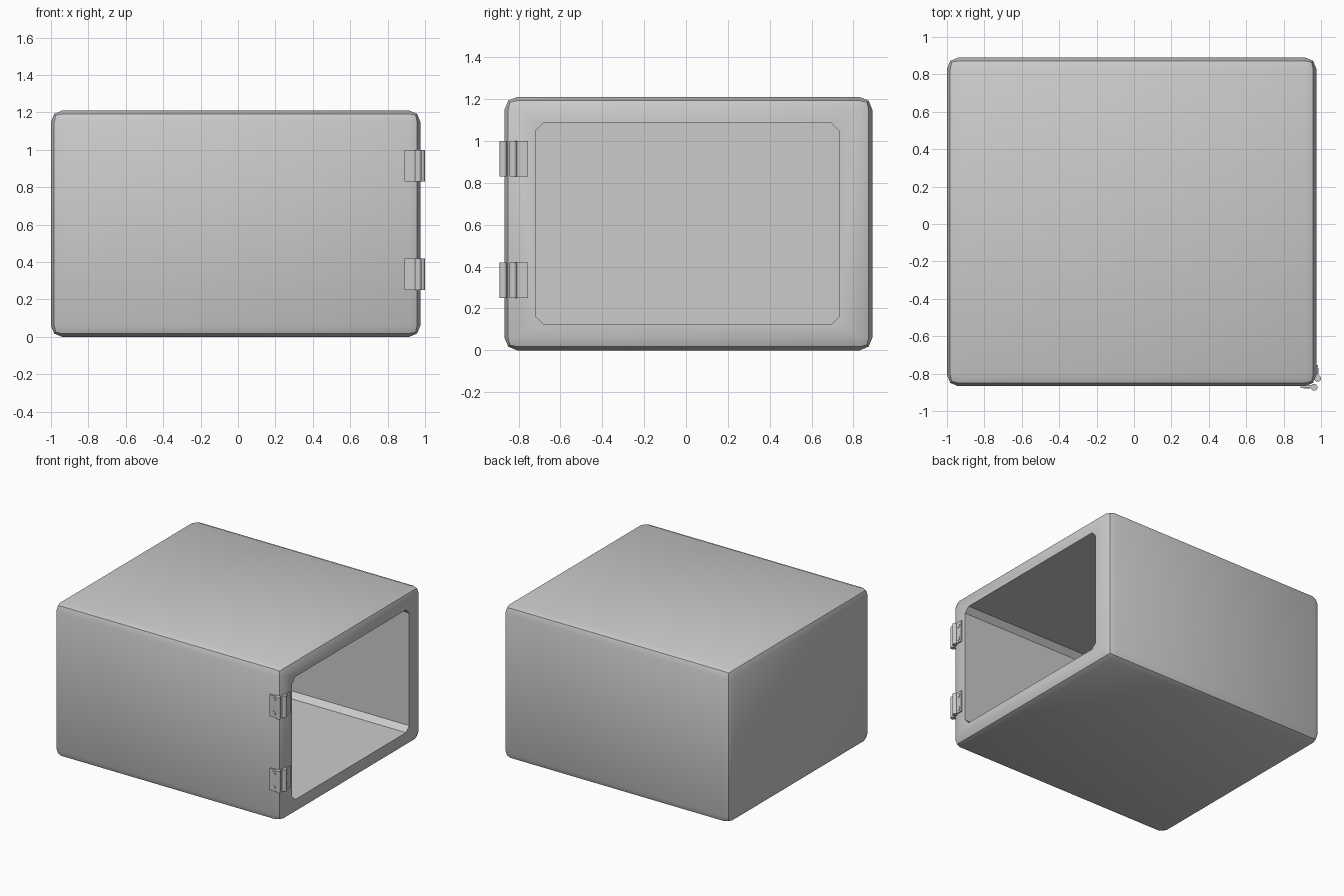
import bpy, bmesh, math
from mathutils import Vector, Matrix

if "Cube" in bpy.data.objects:
    bpy.data.objects.remove(bpy.data.objects["Cube"])


def finish(bm, name):
    mesh = bpy.data.meshes.new(name)
    bmesh.ops.recalc_face_normals(bm, faces=bm.faces)
    bm.to_mesh(mesh)
    bm.free()
    ob = bpy.data.objects.new(name, mesh)
    bpy.context.collection.objects.link(ob)
    return ob


def add_box(bm, lo, hi):
    lo, hi = Vector(lo), Vector(hi)
    size = hi - lo
    m = Matrix.Translation((lo + hi) / 2) @ Matrix.Diagonal((*size, 1))
    return bmesh.ops.create_cube(bm, size=1, matrix=m)["verts"]


def add_cylinder(bm, centre, radius, depth, rot=Matrix.Identity(4), sides=16):
    bmesh.ops.create_cone(bm, cap_ends=True, segments=sides, radius1=radius,
                          radius2=radius, depth=depth,
                          matrix=Matrix.Translation(centre) @ rot)


def smooth(ob):
    bpy.ops.object.select_all(action='DESELECT')
    ob.select_set(True)
    bpy.context.view_layer.objects.active = ob
    bpy.ops.object.shade_smooth_by_angle(angle=math.radians(30))


# Outer shell: box with rounded edges
bm = bmesh.new()
add_box(bm, (-1, -0.867, 0), (0.975, 0.89, 1.21))
bmesh.ops.bevel(bm, geom=bm.edges[:], offset=0.06, segments=2, profile=0.5,
                affect='EDGES', clamp_overlap=True)
shell = finish(bm, "cabinet_shell")

# Cavity cutter, chamfered along its length, open on the right side
bm = bmesh.new()
add_box(bm, (-0.88, -0.72, 0.123), (1.2, 0.733, 1.087))
along_x = [e for e in bm.edges
           if abs(e.verts[0].co.x - e.verts[1].co.x) > 1]
bmesh.ops.bevel(bm, geom=along_x, offset=0.04, segments=1, affect='EDGES')
cutter = finish(bm, "cavity_cutter")
cutter.hide_render = True

mod = shell.modifiers.new("cavity", 'BOOLEAN')
mod.operation = 'DIFFERENCE'
mod.solver = 'EXACT'
mod.object = cutter
bpy.context.view_layer.objects.active = shell
bpy.ops.object.modifier_apply(modifier=mod.name)
bpy.data.objects.remove(cutter)
smooth(shell)


# Hinge leaves: a plate, a pin barrel and two screws on each face of the corner
def hinge_leaf(name, zc, front):
    bm = bmesh.new()
    h = 0.085
    if front:
        add_box(bm, (0.89, -0.877, zc - h), (0.955, -0.86, zc + h))
        barrel = (0.963, -0.873, zc)
        screws = [(0.923, -0.876, zc + s * 0.054) for s in (-1, 1)]
        rot = Matrix.Rotation(math.pi / 2, 4, 'X')
    else:
        add_box(bm, (0.967, -0.815, zc - h), (0.984, -0.755, zc + h))
        barrel = (0.982, -0.826, zc)
        screws = [(0.983, -0.786, zc + s * 0.054) for s in (-1, 1)]
        rot = Matrix.Rotation(math.pi / 2, 4, 'Y')
    add_cylinder(bm, barrel, 0.018, 2 * h)
    for s in screws:
        add_cylinder(bm, s, 0.017, 0.008, rot)
    smooth(finish(bm, name))


for label, zc in (("lower", 0.335), ("upper", 0.915)):
    hinge_leaf(label + "_hinge_front_leaf", zc, True)
    hinge_leaf(label + "_hinge_side_leaf", zc, False)
